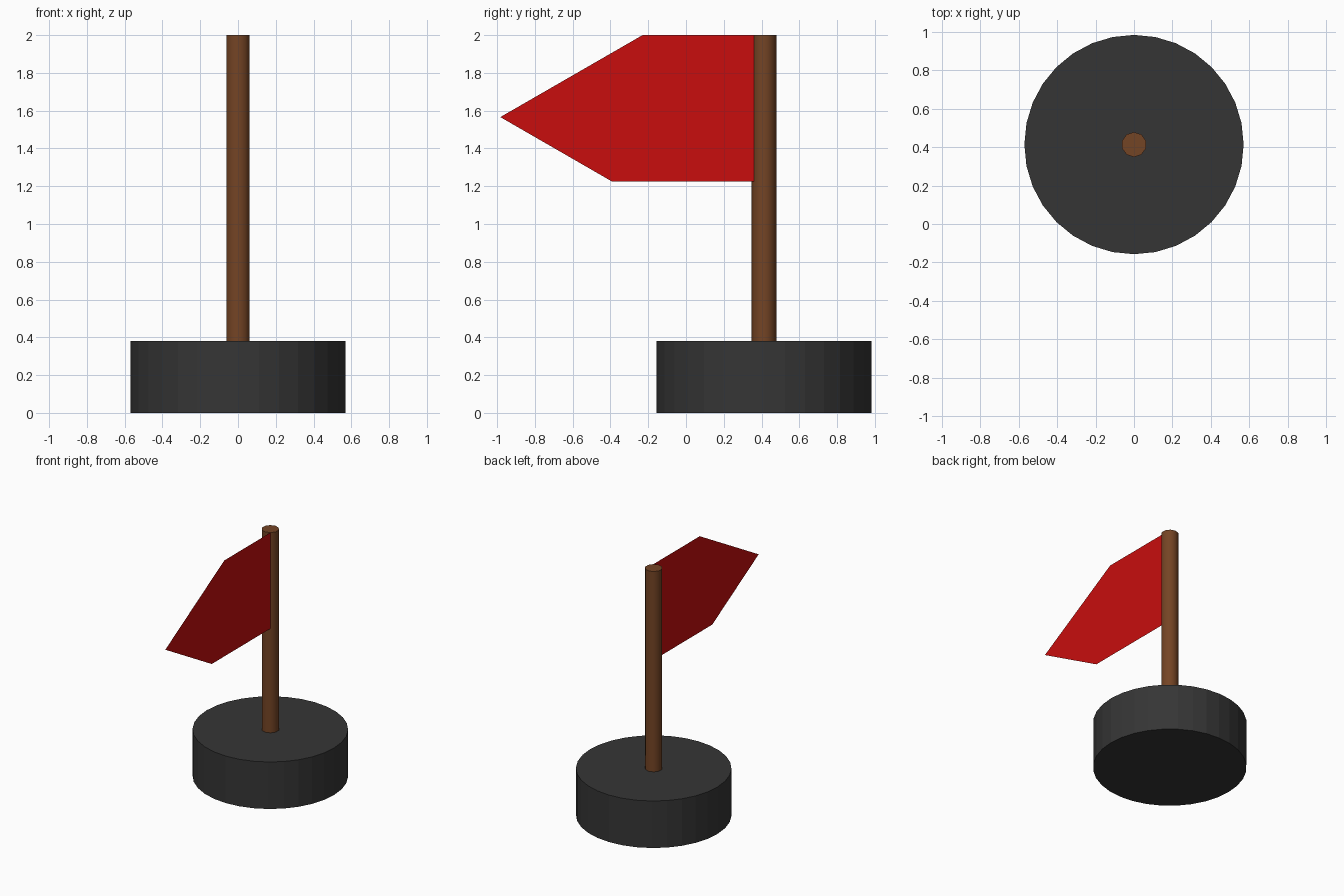
import bpy, bmesh, math
from mathutils import Matrix

if "Cube" in bpy.data.objects:
    bpy.data.objects.remove(bpy.data.objects["Cube"])

CENTRE_Y = 0.413
BASE_R, BASE_H = 0.57, 0.38
POLE_R, TOP = 0.065, 2.0


def material(name, rgb):
    m = bpy.data.materials.new(name)
    m.diffuse_color = (*rgb, 1)
    m.use_nodes = True
    m.node_tree.nodes["Principled BSDF"].inputs["Base Color"].default_value = m.diffuse_color
    return m


def finish(bm, name, mat):
    mesh = bpy.data.meshes.new(name)
    bm.to_mesh(mesh)
    bm.free()
    mesh.materials.append(mat)
    obj = bpy.data.objects.new(name, mesh)
    bpy.context.collection.objects.link(obj)
    return obj


def upright_cylinder(name, radius, z0, z1, sides, mat):
    # one corner of the polygon points along +y
    bm = bmesh.new()
    place = (Matrix.Translation((0, CENTRE_Y, (z0 + z1) / 2))
             @ Matrix.Rotation(math.pi / 2, 4, 'Z'))
    bmesh.ops.create_cone(bm, cap_ends=True, segments=sides, radius1=radius,
                          radius2=radius, depth=z1 - z0)
    # make sure a corner sits on the local x axis before turning it to +y
    v = bm.verts[:][0].co
    bm.transform(place @ Matrix.Rotation(-math.atan2(v.y, v.x), 4, 'Z'))
    return finish(bm, name, mat)


dark = material("dark grey", (0.036, 0.036, 0.036))
brown = material("wood brown", (0.175, 0.058, 0.018))
red = material("flag red", (0.58, 0.004, 0.004))

# Heavy round base and slim pole
upright_cylinder("base", BASE_R, 0, BASE_H, 32, dark)
pole = upright_cylinder("pole", POLE_R, BASE_H, TOP, 10, brown)
for p in pole.data.polygons:
    p.use_smooth = len(p.vertices) == 4
for e in pole.data.edges:
    e.use_edge_sharp = (pole.data.vertices[e.vertices[0]].co.z
                        == pole.data.vertices[e.vertices[1]].co.z)

# Flat pointed flag, fixed along one corner of the pole
a = math.radians(36)
flag_x = POLE_R * math.sin(a)
hoist_y = CENTRE_Y - POLE_R * math.cos(a)
outline = [(hoist_y, TOP), (-0.23, TOP), (-0.983, 1.566),
           (-0.39, 1.224), (hoist_y, 1.224)]
bm = bmesh.new()
face = bm.faces.new([bm.verts.new((flag_x, y, z)) for y, z in outline])
face.normal_update()
if face.normal.x < 0:
    face.normal_flip()
finish(bm, "flag", red)
